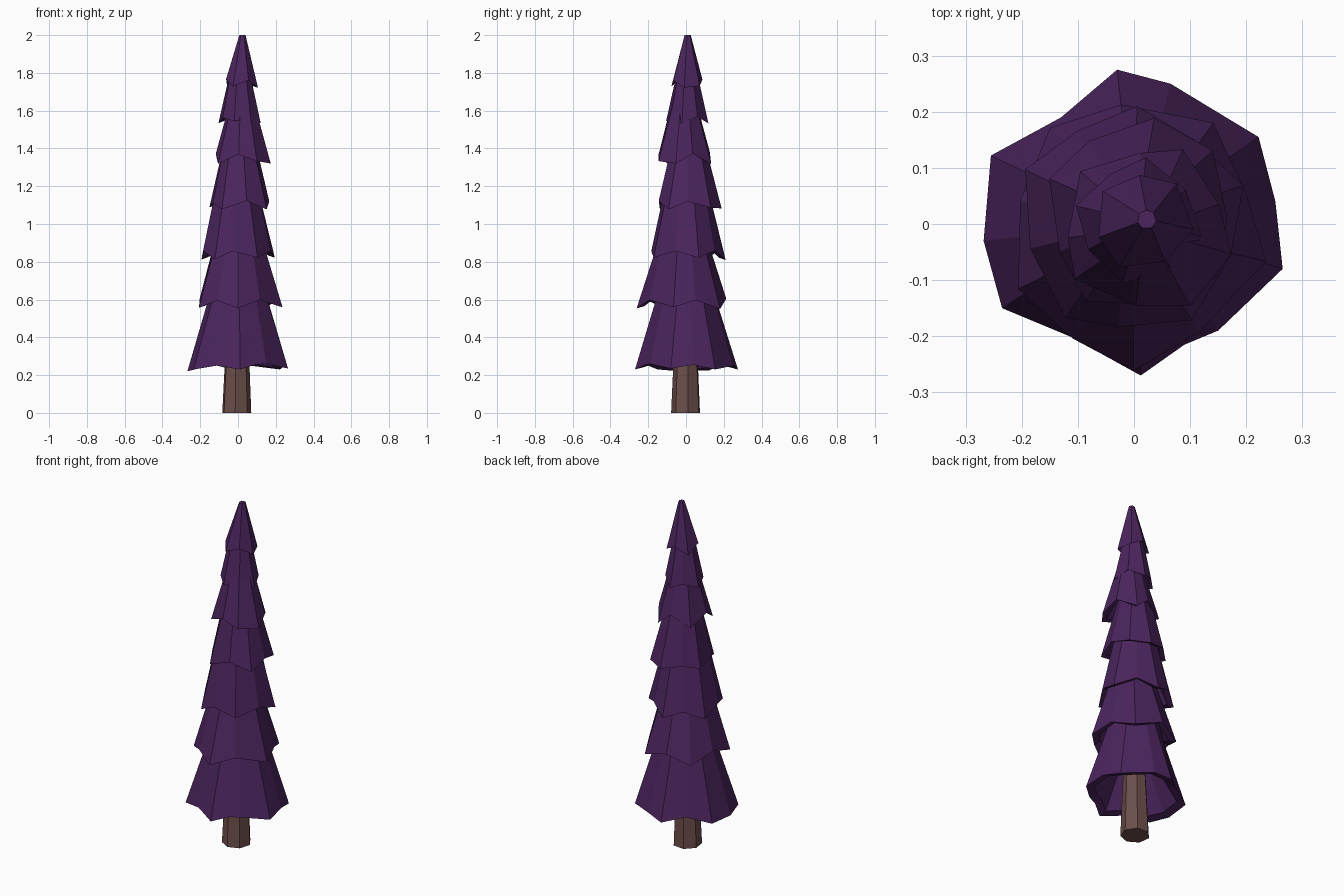
import bpy, bmesh, math, random

if "Cube" in bpy.data.objects:
    bpy.data.objects.remove(bpy.data.objects["Cube"])

random.seed(4)

def material(name, rgb):
    m = bpy.data.materials.new(name)
    m.diffuse_color = (*rgb, 1)
    m.use_nodes = True
    m.node_tree.nodes["Principled BSDF"].inputs["Base Color"].default_value = m.diffuse_color
    return m

purple = material("purple_needles", (0.07, 0.018, 0.11))
brown = material("brown_bark", (0.15, 0.078, 0.07))

def loft(name, rings, mat):
    """Closed solid skinned through rings of equal point count."""
    bm = bmesh.new()
    loops = [[bm.verts.new(p) for p in ring] for ring in rings]
    n = len(loops[0])
    for a, b in zip(loops, loops[1:]):
        for i in range(n):
            j = (i + 1) % n
            bm.faces.new((a[i], a[j], b[j], b[i]))
    bm.faces.new(loops[0])
    bm.faces.new(loops[-1])
    bmesh.ops.recalc_face_normals(bm, faces=bm.faces)
    me = bpy.data.meshes.new(name)
    bm.to_mesh(me)
    bm.free()
    me.materials.append(mat)
    ob = bpy.data.objects.new(name, me)
    bpy.context.collection.objects.link(ob)

def circle(cx, cy, r, z, angles):
    return [(cx + r * math.cos(a), cy + r * math.sin(a), z) for a in angles]

def tier(name, rim, cx, cy, top_z, top_r, tx, ty):
    """Jagged skirt: top ring, drooping rim, thick lip and hollow underside."""
    angles = [math.atan2(y - cy, x - cx) for x, y, z in rim]
    lip = [(cx + (x - cx) * .83, cy + (y - cy) * .83, z + .012) for x, y, z in rim]
    z0 = min(p[2] for p in rim)
    roof = circle((cx + tx) / 2, (cy + ty) / 2, top_r * .75, z0 + (top_z - z0) * .55, angles)
    loft(name, [circle(tx, ty, top_r, top_z, angles), rim, lip, roof], purple)

# Trunk
ang = [math.radians(-95) + i * math.tau / 7 for i in range(7)]
loft("trunk", [circle(-.008, 0, .079, 0, ang), circle(-.005, 0, .06, .42, ang)], brown)

# Lowest tier, with its rim outline
rim = [(-.03, .275, .23), (.065, .25, .25), (.222, .155, .23), (.252, .04, .255),
       (.265, -.08, .235), (.15, -.19, .26), (.09, -.215, .255), (.012, -.27, .23),
       (-.115, -.2, .25), (-.235, -.15, .23), (-.268, -.03, .22), (-.255, .122, .225),
       (-.13, .19, .255)]
tier("tier_1", rim, 0, 0, .68, .135, 0, 0)

# Upper tiers: centre x, y, half widths, rim z, notch rise, top z, top radius, sides, turn
rows = [
    (.002, -.015, .232, .25, .555, .045, .93, .125, 10, -88),
    (-.005, .002, .208, .207, .815, .045, 1.19, .115, 10, -58),
    (.006, .012, .172, .175, 1.085, .03, 1.45, .082, 9, 82),
    (.022, -.01, .158, .157, 1.325, .05, 1.62, .072, 9, -20),
    (.01, .005, .113, .113, 1.54, .022, 1.83, .048, 8, -100),
    (.015, .005, .09, .09, 1.725, .035, 2.0, .017, 7, 40),
]
for k, (cx, cy, rx, ry, z, rise, top_z, top_r, n, turn) in enumerate(rows):
    rim = []
    for i in range(n):
        a = math.radians(turn) + (i + random.uniform(-.15, .15)) * math.tau / n
        notch = i % 2
        s = random.uniform(.86, .93) if notch else random.uniform(.98, 1.04)
        rim.append((cx + rx * s * math.cos(a), cy + ry * s * math.sin(a),
                    z + rise * notch + random.uniform(-.008, .008)))
    tx = .023 if k == 5 else cx
    tier(f"tier_{k + 2}", rim, cx, cy, top_z, top_r, tx, .008 if k == 5 else cy)
